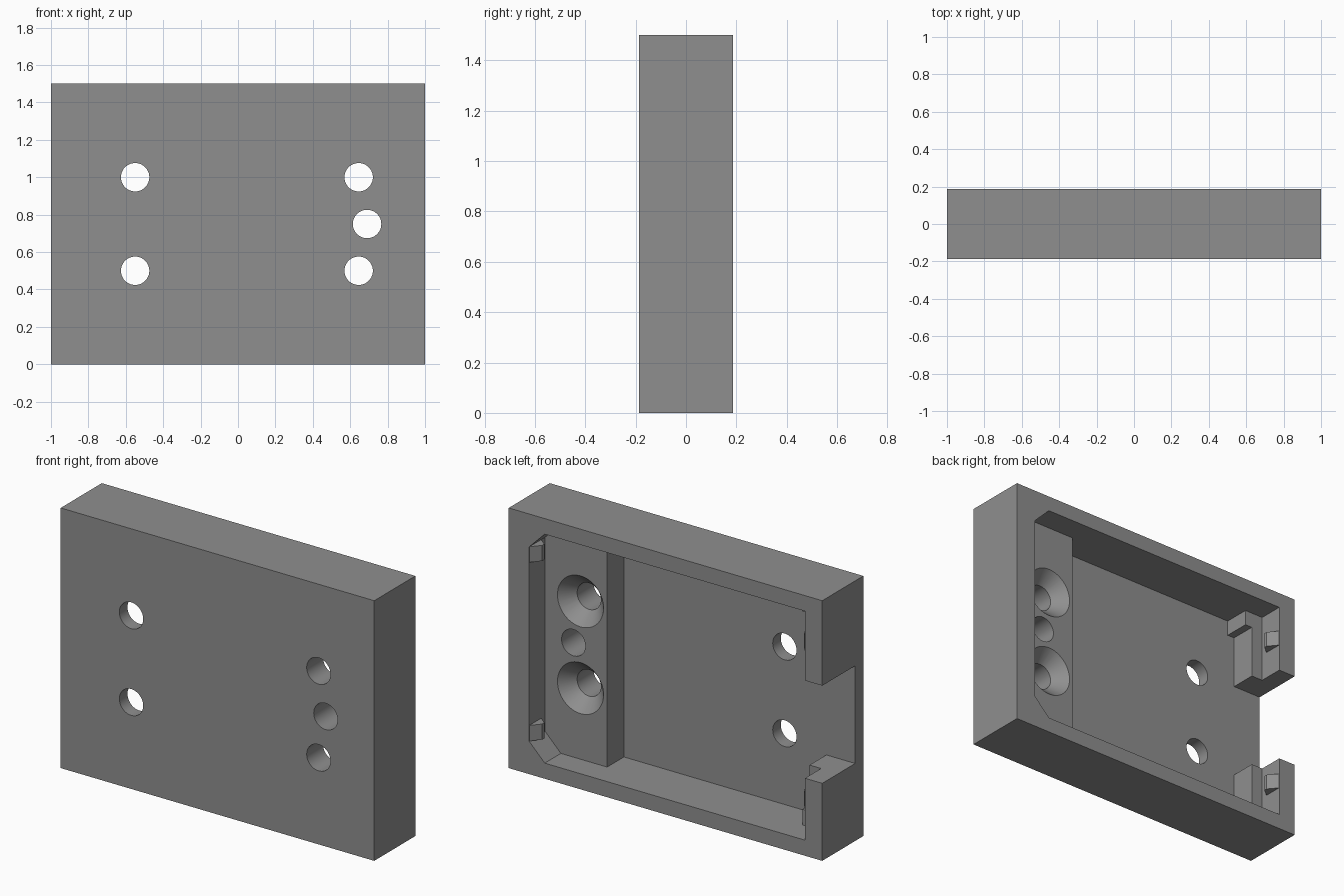
import bpy, bmesh, math
from mathutils import Vector

if "Cube" in bpy.data.objects:
    bpy.data.objects.remove(bpy.data.objects["Cube"])

grey = bpy.data.materials.new("plain_grey")
grey.diffuse_color = (0.275, 0.275, 0.275, 1)
grey.use_nodes = True
grey.node_tree.nodes["Principled BSDF"].inputs["Base Color"].default_value = grey.diffuse_color

BACK, SHELF, FLOOR, FRONT = 0.187, 0.04, -0.113, -0.187
OUT = 0.3  # cutters overshoot the open back


def prism(name, points, direction):
    """Extrude a closed 3D outline along a direction."""
    bm = bmesh.new()
    face = bm.faces.new([bm.verts.new(p) for p in points])
    new = bmesh.ops.extrude_face_region(bm, geom=[face])["geom"]
    bmesh.ops.translate(bm, vec=Vector(direction),
                        verts=[v for v in new if isinstance(v, bmesh.types.BMVert)])
    bmesh.ops.recalc_face_normals(bm, faces=bm.faces)
    mesh = bpy.data.meshes.new(name)
    bm.to_mesh(mesh)
    bm.free()
    ob = bpy.data.objects.new(name, mesh)
    bpy.context.collection.objects.link(ob)
    mesh.materials.append(grey)
    return ob


def slab(name, outline, y0, y1):
    """Prism from an x, z outline between two depths."""
    return prism(name, [(x, y0, z) for x, z in outline], (0, y1 - y0, 0))


def cone(x, z, y0, r0, y1, r1):
    """Round cutter along y, radius r0 at y0 and r1 at y1."""
    bpy.ops.mesh.primitive_cone_add(vertices=48, radius1=r0, radius2=r1, depth=y1 - y0,
                                    location=(x, (y0 + y1) / 2, z),
                                    rotation=(-math.pi / 2, 0, 0))
    ob = bpy.context.object
    ob.data.materials.append(grey)
    return ob


def cut(target, cutter):
    mod = target.modifiers.new("cut", 'BOOLEAN')
    mod.operation, mod.solver, mod.object = 'DIFFERENCE', 'EXACT', cutter
    bpy.context.view_layer.objects.active = target
    bpy.ops.object.modifier_apply(modifier=mod.name)
    bpy.data.objects.remove(cutter)


# Outer block
case = slab("case_body", [(-1, 0), (1, 0), (1, 1.5), (-1, 1.5)], FRONT, BACK)

# Shallow pocket with two chamfered corners, down to the shelf level
cut(case, slab("pocket", [(-0.89, 0.09), (0.77, 0.09), (0.87, 0.19), (0.87, 1.31),
                          (0.77, 1.41), (-0.89, 1.41)], SHELF, OUT))

# Deep pocket with side notch, leaving the shelf and two stepped corner posts
cut(case, slab("deep_pocket", [(0.475, 0.09), (0.475, 1.41), (-0.77, 1.41), (-0.77, 1.32),
                               (-0.816, 1.32), (-0.816, 1.01), (-1.1, 1.01), (-1.1, 0.447),
                               (-0.816, 0.447), (-0.816, 0.18), (-0.77, 0.18),
                               (-0.77, 0.09)], FLOOR, OUT))

# Through holes
R = 0.076
for x, z in [(-0.55, 0.5), (-0.55, 1.0), (0.645, 0.5), (0.645, 1.0), (0.69, 0.75)]:
    cut(case, cone(x, z, -OUT, R, OUT / 2, R))

# Countersinks in the shelf
slope = (0.147 - R) / 0.078
for z in (0.5, 1.0):
    cut(case, cone(0.645, z, SHELF - 0.078, R, SHELF + 0.02, 0.147 + 0.02 * slope))

bpy.ops.object.select_all(action='DESELECT')
case.select_set(True)
bpy.context.view_layer.objects.active = case
bpy.ops.object.shade_smooth_by_angle(angle=math.radians(30))

# Wedge-shaped snap nubs on the two short inner walls
for name, wall, side, zs in [("right_nub", 0.87, -1, (0.19, 1.22)),
                             ("left_nub", -0.89, 1, (0.26, 1.17))]:
    for z in zs:
        profile = [(-0.01, BACK - 0.002), (0, BACK - 0.002), (0.045, BACK - 0.055),
                   (0.045, BACK - 0.075), (0, BACK - 0.11), (-0.01, BACK - 0.11)]
        prism(name, [(wall + side * d, y, z) for d, y in profile], (0, 0, 0.09))
